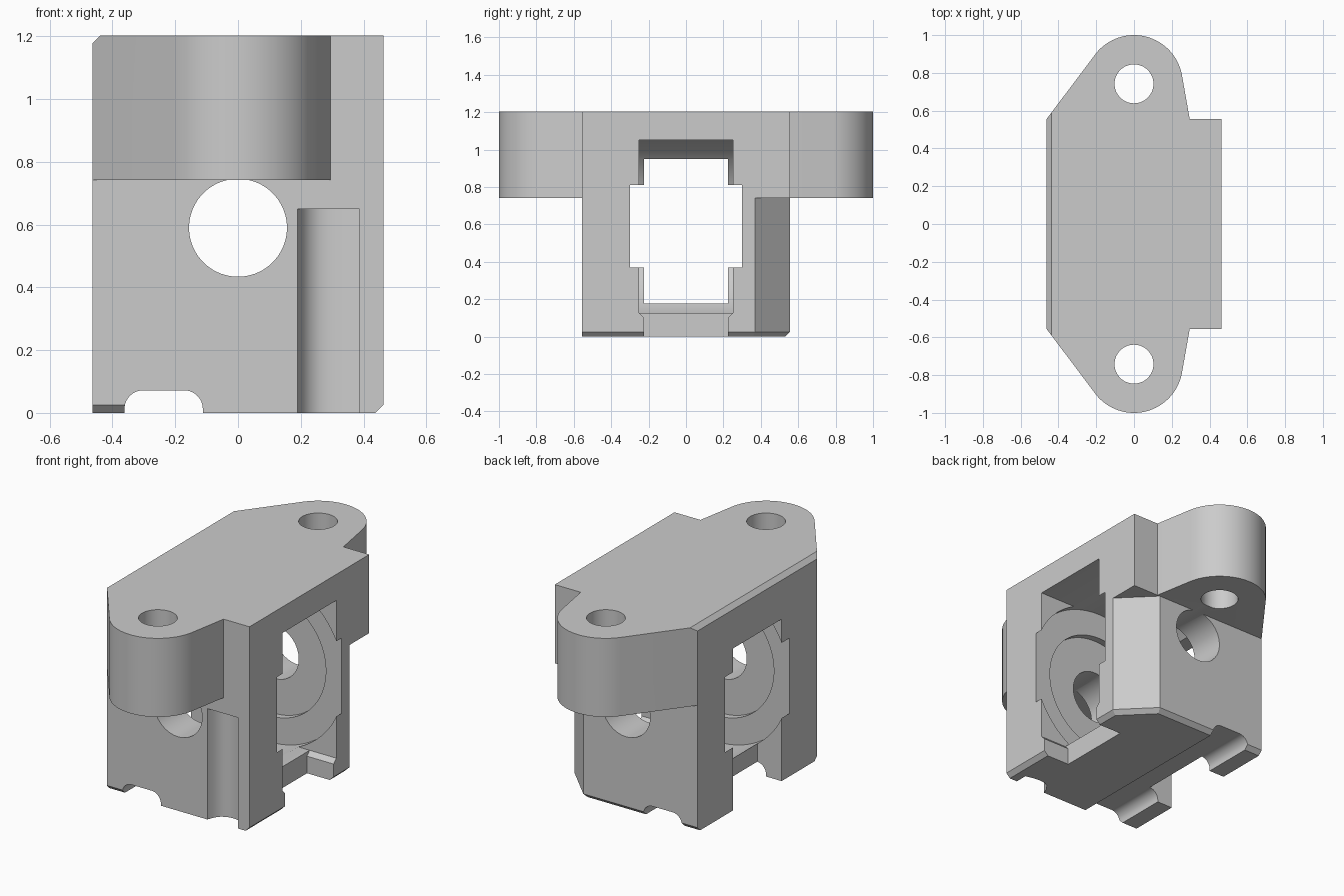
import bpy, bmesh
from math import cos, sin, radians
from mathutils import Vector

cube = bpy.data.objects.get("Cube")
if cube:
    bpy.data.objects.remove(cube, do_unlink=True)

grey = bpy.data.materials.new("plain grey")
grey.use_nodes = True
colour = (0.6, 0.6, 0.6, 1)
grey.diffuse_color = colour
grey.node_tree.nodes["Principled BSDF"].inputs["Base Color"].default_value = colour

AXIS_Z = 0.59      # height of the cross bore
HALF_X, HALF_Y, TOP = 0.463, 0.555, 1.203
EAR_Y, EAR_BASE = 0.742, 0.742


def arc(cx, cy, r, start, end, steps):
    angles = [radians(start + (end - start) * i / steps) for i in range(steps + 1)]
    return [(cx + r * cos(a), cy + r * sin(a)) for a in angles]


def circle(cx, cy, r, steps=72):
    return arc(cx, cy, r, 0, 360, steps)[:-1]


def rect(a0, a1, b0, b1):
    return [(a0, b0), (a1, b0), (a1, b1), (a0, b1)]


def prism(name, axis, outline, lo, hi, planes=()):
    """Extrude an outline along an axis, then trim it by (point, normal) planes."""
    place = {"x": lambda a, b, d: (d, a, b),
             "y": lambda a, b, d: (a, d, b),
             "z": lambda a, b, d: (a, b, d)}[axis]
    bm = bmesh.new()
    low = [bm.verts.new(place(a, b, lo)) for a, b in outline]
    high = [bm.verts.new(place(a, b, hi)) for a, b in outline]
    bm.faces.new(low)
    bm.faces.new(high)
    n = len(outline)
    for i in range(n):
        j = (i + 1) % n
        bm.faces.new((low[i], low[j], high[j], high[i]))
    bmesh.ops.recalc_face_normals(bm, faces=bm.faces)
    for point, normal in planes:
        cut = bmesh.ops.bisect_plane(bm, geom=bm.verts[:] + bm.edges[:] + bm.faces[:],
                                     plane_co=point, plane_no=Vector(normal).normalized(),
                                     clear_outer=True)
        edges = [e for e in cut["geom_cut"] if isinstance(e, bmesh.types.BMEdge)]
        bmesh.ops.contextual_create(bm, geom=edges)
    bmesh.ops.recalc_face_normals(bm, faces=bm.faces)
    mesh = bpy.data.meshes.new(name)
    bm.to_mesh(mesh)
    bm.free()
    mesh.materials.append(grey)
    obj = bpy.data.objects.new(name, mesh)
    bpy.context.collection.objects.link(obj)
    return obj


def combine(target, tool, operation="DIFFERENCE"):
    mod = target.modifiers.new("shape", "BOOLEAN")
    mod.operation, mod.solver, mod.object = operation, "EXACT", tool
    bpy.context.view_layer.objects.active = target
    bpy.ops.object.modifier_apply(modifier=mod.name)
    bpy.data.objects.remove(tool, do_unlink=True)


# Upper plate with two rounded mounting ears
ear = [(0.295, HALF_Y)] + arc(0, EAR_Y, 0.258, 9.6, 143.2, 40) + [(-HALF_X, HALF_Y)]
outline = [(HALF_X, -HALF_Y), (HALF_X, HALF_Y)] + ear + [(x, -y) for x, y in reversed(ear)]
housing = prism("housing", "z", outline, EAR_BASE, TOP,
                [((-HALF_X, 0, TOP - 0.025), (-1, 0, 1))])

# Lower block with a bevelled back corner and bevelled bottom edges
corner = (HALF_X, HALF_Y - 0.185, 0)
block = prism("lower_block", "z", rect(-HALF_X, HALF_X, -HALF_Y, HALF_Y), 0, EAR_BASE, [
    (corner, (1, 1, 0)),
    ((HALF_X, 0, 0.025), (1, 0, -1)),
    ((0, HALF_Y, 0.025), (0, 1, -1)),
    ((corner[0], corner[1], 0.025), (0.7, 0.7, -1)),
])
combine(housing, block, "UNION")

# Round wheel pocket, breaking through both ends, with a shallow seat on each side
combine(housing, prism("wheel_pocket", "y", circle(0, AXIS_Z, 0.513, 96), -0.3, 0.3))
combine(housing, prism("wheel_seat", "y", circle(0, AXIS_Z, 0.36, 96), -0.34, 0.34))

# Openings on both ends
combine(housing, prism("right_opening", "x", rect(-0.25, 0.25, 0.125, 1.05), 0.15, 0.6))
combine(housing, prism("right_floor_notch", "x",
                       [(-0.225, -0.1), (0.225, -0.1), (0.225, 0.1), (0.25, 0.125), (0.25, 0.3),
                        (-0.25, 0.3), (-0.25, 0.125), (-0.225, 0.1)], 0.29, 0.6))
combine(housing, prism("left_opening", "x", rect(-0.225, 0.225, -0.1, 0.95), -0.6, -0.305))

# Ear holes and cross bore
for side in (-1, 1):
    combine(housing, prism("ear_hole", "z", circle(0, side * EAR_Y, 0.103), 0.7, 1.3))
combine(housing, prism("cross_bore", "y", circle(0, AXIS_Z, 0.156), -0.8, 0.8))

# Rounded channel under the base
channel = ([(-0.362, -0.1), (-0.112, -0.1)] + arc(-0.172, 0.012, 0.06, 0, 90, 10)
           + arc(-0.302, 0.012, 0.06, 90, 180, 10))
combine(housing, prism("base_channel", "y", channel, -0.8, 0.8))

# Scooped relief on the front and bevel under the front left foot
scoop = [(0.19, -0.6), (0.19, -HALF_Y), (0.205, -0.515), (0.228, -0.485), (0.26, -0.468),
         (0.3, -0.464), (0.335, -0.469), (0.387, -0.48), (0.387, -0.6)]
combine(housing, prism("front_scoop", "z", scoop, -0.1, 0.65))
combine(housing, prism("foot_bevel", "x",
                       [(-0.6, 0.07), (-0.6, -0.02), (-0.51, -0.02)], -0.6, -0.3))

bpy.ops.object.select_all(action="DESELECT")
housing.select_set(True)
bpy.context.view_layer.objects.active = housing
bpy.ops.object.shade_smooth_by_angle(angle=radians(30))
